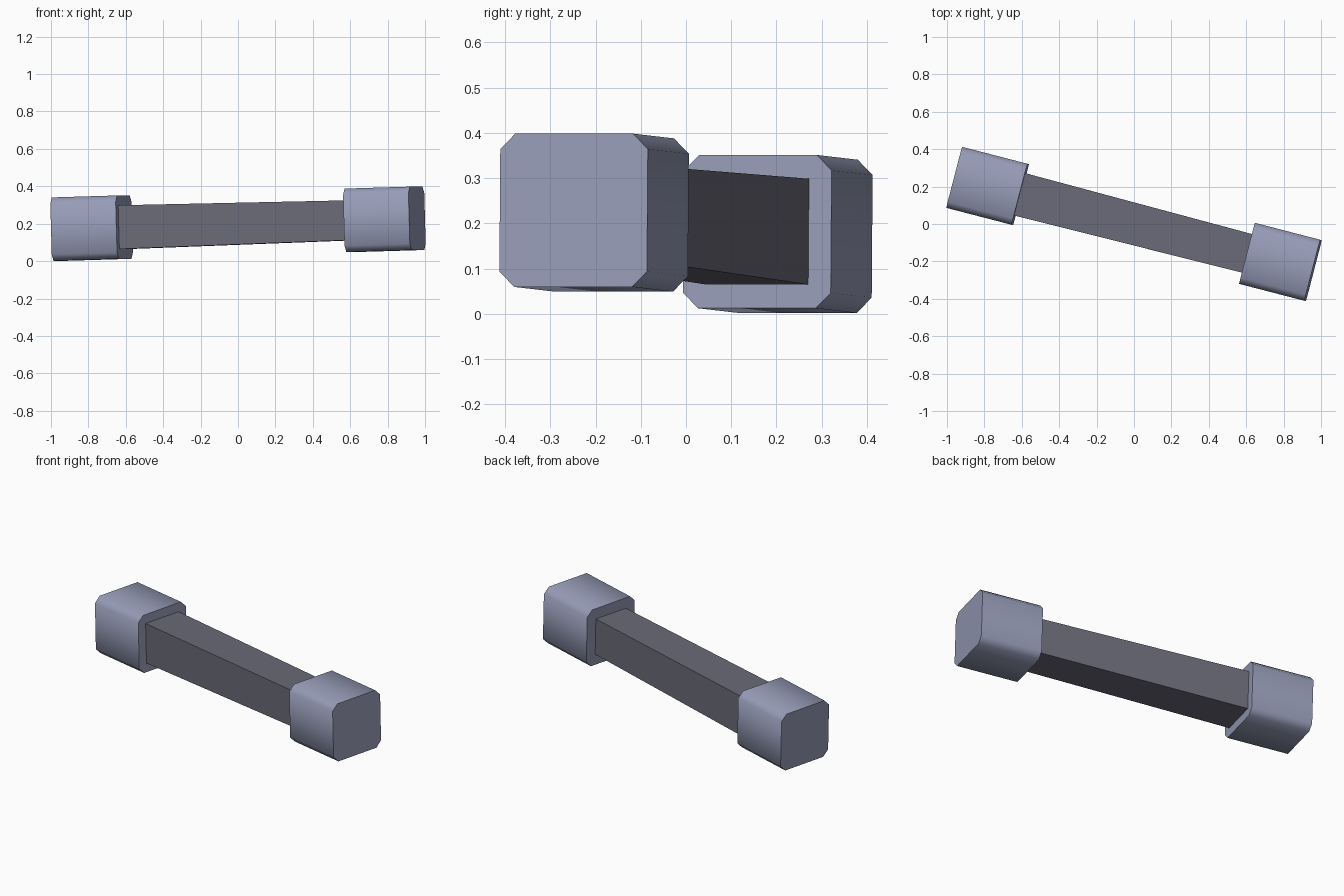
import bpy, bmesh, math
from mathutils import Matrix

if "Cube" in bpy.data.objects:
    bpy.data.objects.remove(bpy.data.objects["Cube"])

# Whole bar bell is turned about z and tipped slightly upward to the right
POSE = (Matrix.Translation((0, 0, 0.2))
        @ Matrix.Rotation(math.radians(-14.55), 4, 'Z')
        @ Matrix.Rotation(math.radians(-1.67), 4, 'Y'))


def material(name, rgb):
    m = bpy.data.materials.new(name)
    m.diffuse_color = (*rgb, 1)
    m.use_nodes = True
    m.node_tree.nodes["Principled BSDF"].inputs["Base Color"].default_value = m.diffuse_color
    return m


HEAD = material("pale blue grey", (0.31, 0.335, 0.48))
GRIP = material("dark grey", (0.145, 0.145, 0.19))


def octagon(w, h, c):
    """Rectangle section with corners cut by c (c = 0 gives a plain rectangle)."""
    a, b = w / 2, h / 2
    if c == 0:
        return [(-a, -b), (a, -b), (a, b), (-a, b)]
    return [(-a + c, -b), (a - c, -b), (a, -b + c), (a, b - c),
            (a - c, b), (-a + c, b), (-a, b - c), (-a, -b + c)]


def prism(name, x0, sec0, x1, sec1, mat):
    """Loft between two matching sections placed along local x."""
    bm = bmesh.new()
    r0 = [bm.verts.new((x0, y, z)) for y, z in sec0]
    r1 = [bm.verts.new((x1, y, z)) for y, z in sec1]
    n = len(r0)
    bm.faces.new(r0[::-1])
    bm.faces.new(r1)
    for i in range(n):
        j = (i + 1) % n
        bm.faces.new((r0[i], r0[j], r1[j], r1[i]))
    bmesh.ops.recalc_face_normals(bm, faces=bm.faces)
    bm.transform(POSE)
    me = bpy.data.meshes.new(name)
    bm.to_mesh(me)
    bm.free()
    me.materials.append(mat)
    ob = bpy.data.objects.new(name, me)
    bpy.context.collection.objects.link(ob)
    return ob


# Chamfered weights at both ends, smooth around, sharp at the caps
for name, cx in (("left_weight", -0.809), ("right_weight", 0.809)):
    sec = octagon(0.337, 0.339, 0.034)
    ob = prism(name, cx - 0.1805, sec, cx + 0.1805, sec, HEAD)
    bpy.ops.object.select_all(action='DESELECT')
    ob.select_set(True)
    bpy.context.view_layer.objects.active = ob
    bpy.ops.object.shade_smooth_by_angle(angle=math.radians(60))

# Square handle, slightly thicker at the left
prism("handle", -0.635, octagon(0.234, 0.234, 0),
      0.635, octagon(0.213, 0.213, 0), GRIP)
